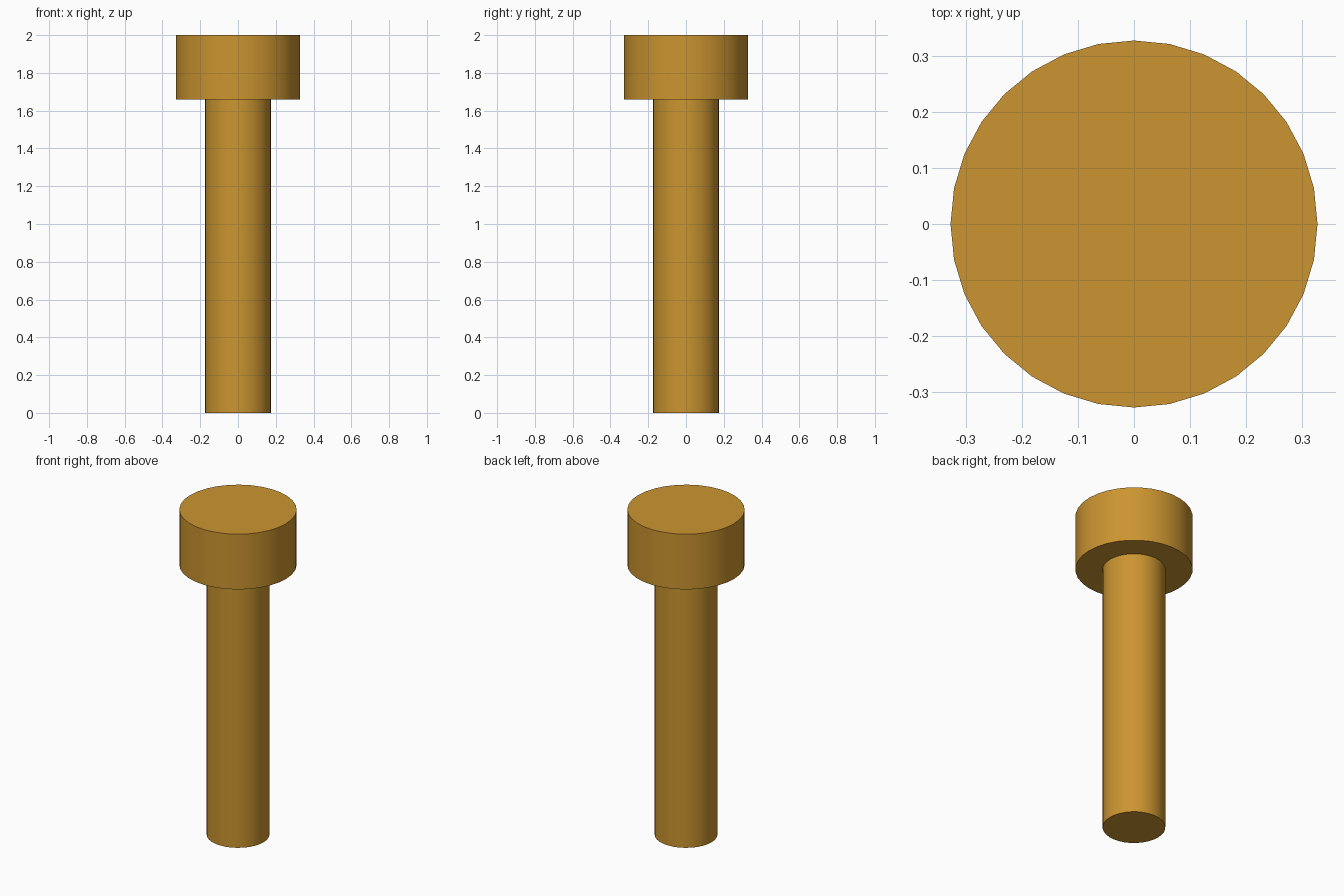
import bpy
import math

if "Cube" in bpy.data.objects:
    bpy.data.objects.remove(bpy.data.objects["Cube"])

brass = bpy.data.materials.new("brass")
brass.diffuse_color = (0.6, 0.3, 0.03, 1.0)
brass.use_nodes = True
brass.node_tree.nodes["Principled BSDF"].inputs["Base Color"].default_value = brass.diffuse_color


def cylinder(name, radius, z0, z1, sides=32):
    bpy.ops.mesh.primitive_cylinder_add(
        vertices=sides, radius=radius, depth=z1 - z0,
        location=(0, 0, (z0 + z1) / 2))
    obj = bpy.context.object
    obj.name = name
    obj.data.materials.append(brass)
    bpy.ops.object.shade_smooth_by_angle(angle=math.radians(30))
    return obj


# Round shaft standing on the ground
cylinder("shaft", 0.175, 0.0, 1.66)

# Wide flat head on top
cylinder("head", 0.327, 1.66, 2.0)
